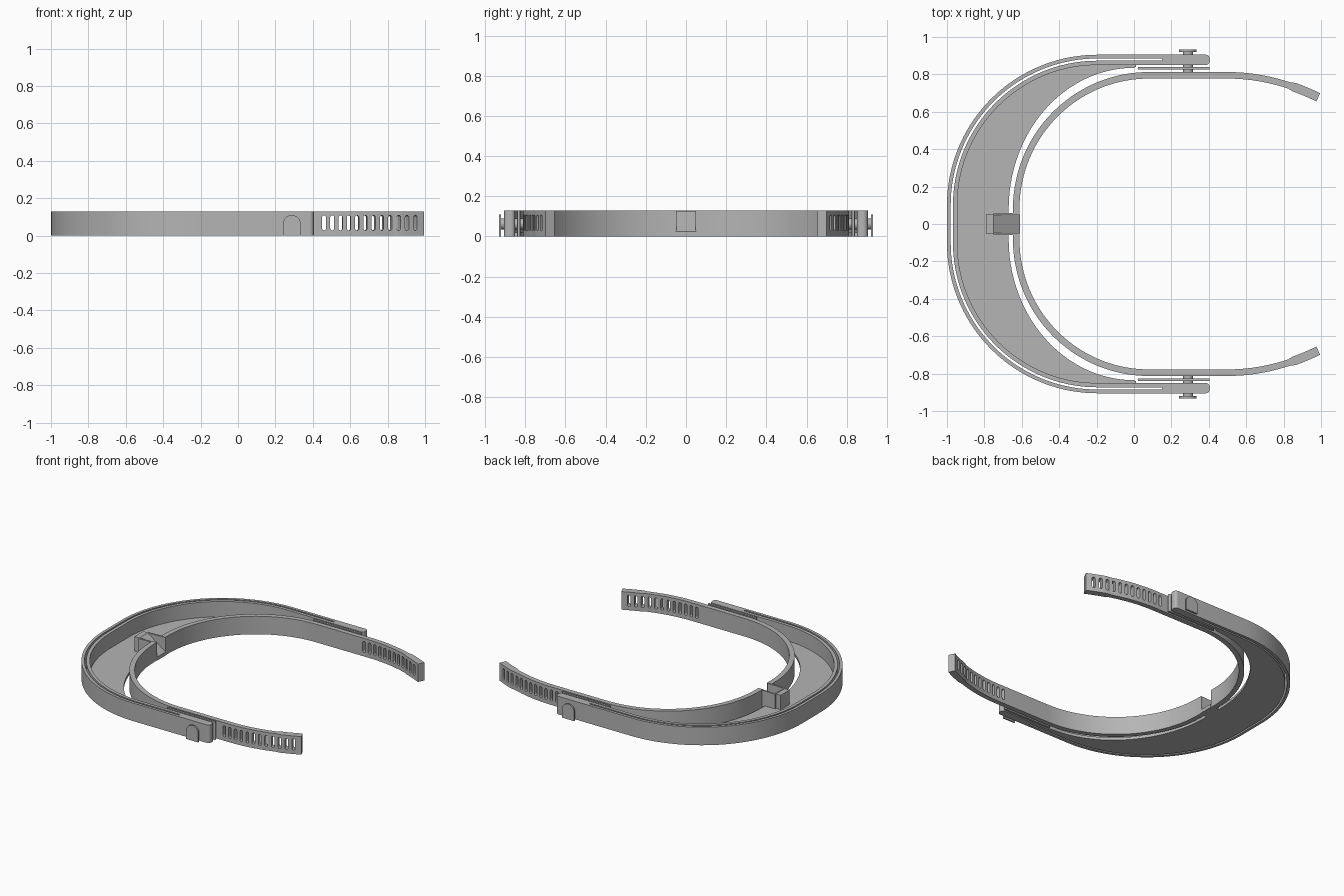
import bpy, bmesh, math
from mathutils import Matrix, Vector

if "Cube" in bpy.data.objects:
    bpy.data.objects.remove(bpy.data.objects["Cube"], do_unlink=True)

GREY = (0.46, 0.46, 0.46, 1.0)
plastic = bpy.data.materials.new("grey plastic")
plastic.use_nodes = True
plastic.diffuse_color = GREY
plastic.node_tree.nodes["Principled BSDF"].inputs["Base Color"].default_value = GREY

HEIGHT = 0.13


def finish(name, bm):
    bmesh.ops.recalc_face_normals(bm, faces=bm.faces[:])
    mesh = bpy.data.meshes.new(name)
    bm.to_mesh(mesh)
    bm.free()
    obj = bpy.data.objects.new(name, mesh)
    bpy.context.collection.objects.link(obj)
    mesh.materials.append(plastic)
    return obj


def add_prism(bm, outline, axis, lo, hi, matrix=Matrix()):
    """Extrude an (x, y) outline along z, or an (x, z) outline along y."""
    def place(p, d):
        return matrix @ Vector((p[0], p[1], d) if axis == "z" else (p[0], d, p[1]))
    a = [bm.verts.new(place(p, lo)) for p in outline]
    b = [bm.verts.new(place(p, hi)) for p in outline]
    bm.faces.new(a)
    bm.faces.new(b[::-1])
    for i in range(len(a)):
        j = (i + 1) % len(a)
        bm.faces.new((a[i], a[j], b[j], b[i]))


def prism(name, outline, axis, lo, hi):
    bm = bmesh.new()
    add_prism(bm, outline, axis, lo, hi)
    return finish(name, bm)


def ribbon(name, left, right, z0, z1):
    """Solid strip between two matching paths seen from above."""
    bm = bmesh.new()
    rings = [[bm.verts.new((*p, z)) for p, z in ((l, z0), (r, z0), (r, z1), (l, z1))]
             for l, r in zip(left, right)]
    for a, b in zip(rings, rings[1:]):
        for i in range(4):
            j = (i + 1) % 4
            bm.faces.new((a[i], a[j], b[j], b[i]))
    bm.faces.new(rings[0])
    bm.faces.new(rings[-1])
    return finish(name, bm)


def u_path(cx, cy, rx, ry, tail, steps=36):
    """U shape open towards +x; tail holds the points after the upper arc."""
    half = []
    for i in range(steps + 1):
        t = math.pi / 2 * i / steps
        half.append((cx - rx * math.cos(t), cy + ry * math.sin(t)))
    half += tail
    return [(x, -y) for x, y in reversed(half)] + half


def rounded(x0, x1, z0, z1, r, steps=6):
    """Rectangle with rounded corners."""
    pts = []
    for k, (x, z) in enumerate(((x1 - r, z1 - r), (x0 + r, z1 - r),
                                (x0 + r, z0 + r), (x1 - r, z0 + r))):
        for i in range(steps + 1):
            t = math.pi / 2 * (k + i / steps)
            pts.append((x + r * math.cos(t), z + r * math.sin(t)))
    return pts


def cut(obj, cutter):
    cutter.hide_render = True
    mod = obj.modifiers.new("cut", "BOOLEAN")
    mod.operation = "DIFFERENCE"
    mod.solver = "EXACT"
    mod.object = cutter
    bpy.context.view_layer.objects.active = obj
    bpy.ops.object.modifier_apply(modifier=mod.name)
    bpy.data.objects.remove(cutter, do_unlink=True)


parts = []

# Outer shell: two thin walls with a narrow gap between them
def shell_path(r, x_end):
    return u_path(-0.195, 0.1, r, r, [(x_end, 0.1 + r)])

parts.append(ribbon("outer_wall", shell_path(0.805, 0.16), shell_path(0.785, 0.16), 0, HEIGHT))
parts.append(ribbon("inner_wall", shell_path(0.773, 0.16), shell_path(0.75, 0.16), 0, HEIGHT))

# Crescent floor of the shell
floor_edge = u_path(0.0, 0.08, 0.67, 0.755, [(0.01, 0.84)])
parts.append(ribbon("crescent_floor", shell_path(0.76, 0.01), floor_edge, 0, 0.02))

# Inner band: centreline, then offset to both sides, thicker at the tips
def strap_y(x):
    return 0.795 - 0.5 * max(0, x - 0.5) ** 2

tail_x = [0.3, 0.5] + [0.5 + 0.33 * i / 10 for i in range(1, 11)]
tail_x += [0.855 + 0.13 * i / 5 for i in range(6)]
centre = [Vector(p) for p in u_path(0.08, 0.08, 0.71, 0.715, [(x, strap_y(x)) for x in tail_x])]
outside, inside = [], []
for i, p in enumerate(centre):
    d = (centre[min(i + 1, len(centre) - 1)] - centre[max(i - 1, 0)]).normalized()
    n = Vector((-d.y, d.x)) * (0.024 if p.x > 0.85 else 0.0175)
    outside.append(tuple(p + n))
    inside.append(tuple(p - n))
band = ribbon("inner_band", outside, inside, 0, HEIGHT)
parts.append(band)

# Slots in both strap ends, and the notch for the clip
bm = bmesh.new()
slot = rounded(-0.0105, 0.0105, 0.028, 0.108, 0.0104)
for side in (-1, 1):
    for i in range(12):
        x = 0.46 + 0.0435 * i
        turn = -side * math.atan(max(0, x - 0.5))
        place = Matrix.Translation((x, side * strap_y(x), 0)) @ Matrix.Rotation(turn, 4, "Z")
        add_prism(bm, slot, "y", -0.06, 0.06, place)
add_prism(bm, [(-0.7, -0.05), (-0.55, -0.05), (-0.55, 0.05), (-0.7, 0.05)], "z", 0.025, 0.2)
cut(band, finish("slot_cutter", bm))

# Clip joining the band to the floor: a ramp between two cheeks
ramp = [(-0.79, 0), (-0.79, 0.125), (-0.752, 0.125), (-0.61, 0.025), (-0.61, 0)]
parts.append(prism("clip_ramp", ramp, "y", -0.05, 0.05))
cheek = [(-0.752, 0), (-0.752, 0.125), (-0.615, 0.128), (-0.615, 0)]
for name, y in (("clip_cheek_right", -0.06), ("clip_cheek_left", 0.047)):
    parts.append(prism(name, cheek, "y", y, y + 0.013))

# Arms, spacer plates and pins on both sides
arch = [(0.335, 0), (0.335, 0.062)]
arch += [(0.2875 + 0.0475 * math.cos(math.pi * i / 16), 0.062 + 0.0475 * math.sin(math.pi * i / 16))
         for i in range(1, 16)]
arch += [(0.24, 0.062), (0.24, 0)]
shaft = rounded(0.262, 0.316, 0.035, 0.089, 0.0269)
for label, s in (("right", -1), ("left", 1)):
    def sided(y0, y1):
        return sorted((s * y0, s * y1))
    arm = rounded(0.1, 0.405, 0.85, 0.905, 0.022)
    arm = [(max(x, 0.15), s * y) for x, y in arm if x > 0.11 or 0.86 < y < 0.9]
    corners = [(0.15, s * 0.905), (0.15, s * 0.85)]
    arm = [p for p in arm if p[0] > 0.2]
    arm = [p for p in arm if p[1] * s > 0.8775] + corners + [p for p in arm if p[1] * s <= 0.8775]
    # order the outline around its middle
    arm.sort(key=lambda p: math.atan2(p[1] - s * 0.8775, p[0] - 0.28))
    parts.append(prism(label + "_arm", arm, "z", 0, HEIGHT))
    plate = [(x, s * y) for x, y in rounded(0.02, 0.405, 0.825, 0.84, 0.007)]
    parts.append(prism(label + "_spacer_plate", plate, "z", 0, HEIGHT))
    parts.append(prism(label + "_pin", shaft, "y", *sided(0.8, 0.925)))
    parts.append(prism(label + "_pin_head", arch, "y", *sided(0.92, 0.932)))

# Smooth curves, keep hard edges
bpy.ops.object.select_all(action="DESELECT")
for obj in parts:
    obj.select_set(True)
bpy.context.view_layer.objects.active = parts[0]
bpy.ops.object.shade_smooth_by_angle(angle=math.radians(30))
